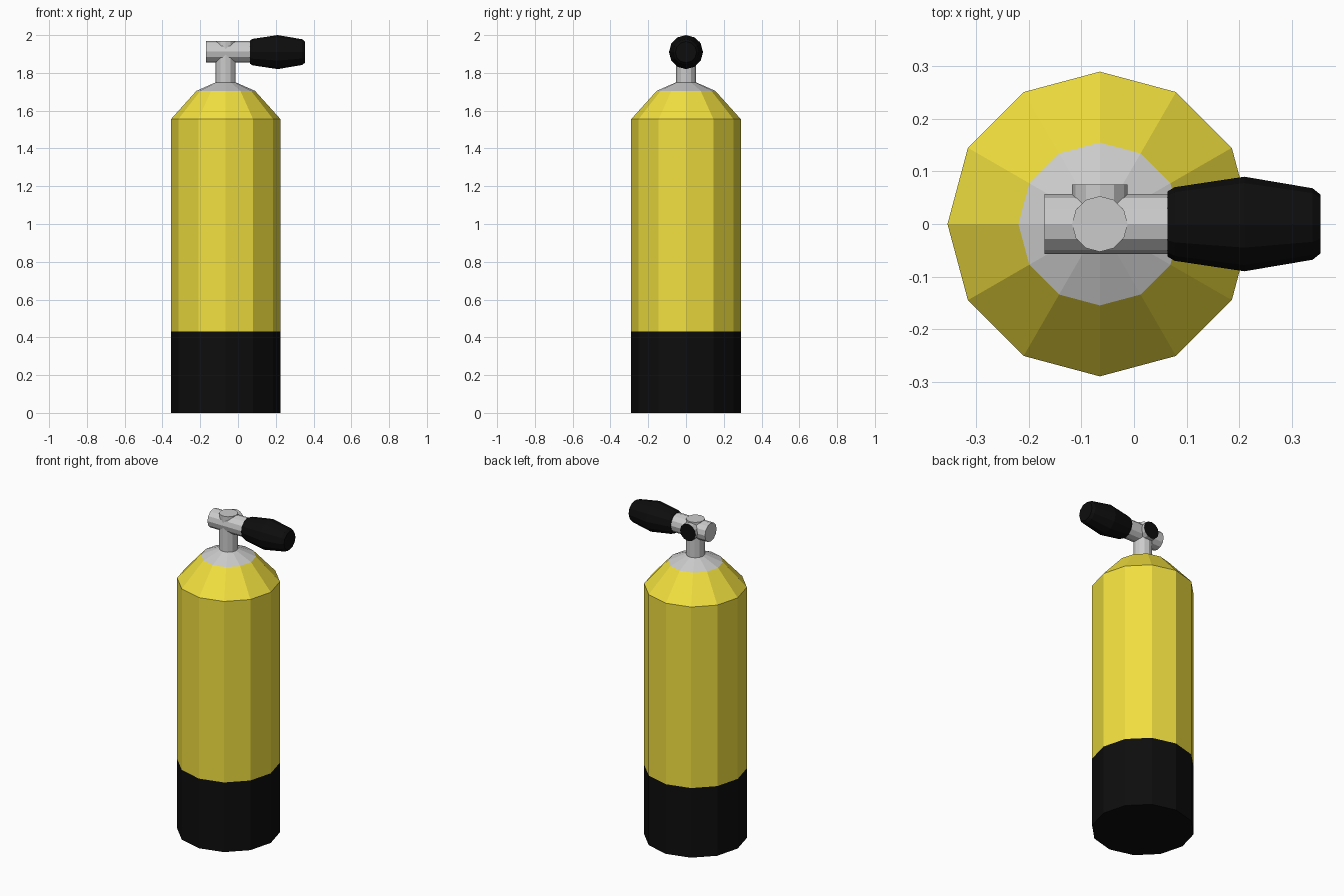
import bpy, bmesh, math
from mathutils import Matrix, Vector

if "Cube" in bpy.data.objects:
    bpy.data.objects.remove(bpy.data.objects["Cube"])

SIDES = 12
AXIS_X = -0.065     # tank centre line
VALVE_Z = 1.912     # height of the valve cross pieces


def material(name, rgb):
    m = bpy.data.materials.new(name)
    m.diffuse_color = (*rgb, 1)
    m.use_nodes = True
    m.node_tree.nodes["Principled BSDF"].inputs["Base Color"].default_value = m.diffuse_color
    return m


def lathe(name, profile, origin=(AXIS_X, 0, 0), rot=None, mat=None, end_mat=None):
    """Spin (radius, height) points about local z and cap both ends."""
    bm = bmesh.new()
    rings = []
    for r, h in profile:
        rings.append([bm.verts.new((r * math.cos(2 * math.pi * i / SIDES),
                                    r * math.sin(2 * math.pi * i / SIDES), h))
                      for i in range(SIDES)])
    for a, b in zip(rings, rings[1:]):
        for i in range(SIDES):
            j = (i + 1) % SIDES
            bm.faces.new((a[i], a[j], b[j], b[i]))
    bm.faces.new(rings[0][::-1])
    top = bm.faces.new(rings[-1])
    if end_mat:
        top.material_index = 1
    bm.transform(Matrix.Translation(Vector(origin)) @ (rot or Matrix()))
    me = bpy.data.meshes.new(name)
    bm.to_mesh(me)
    bm.free()
    if mat or end_mat:
        me.materials.append(mat)
    if end_mat:
        me.materials.append(end_mat)
    ob = bpy.data.objects.new(name, me)
    bpy.context.collection.objects.link(ob)
    return ob


yellow = material("yellow_paint", (0.88, 0.74, 0.05))
black = material("black_rubber", (0.004, 0.004, 0.004))
along_x = Matrix.Rotation(math.pi / 2, 4, 'Y')
along_y = Matrix.Rotation(-math.pi / 2, 4, 'X')

# Cylinder: rubber boot, painted body with sloping shoulder, bare collar
lathe("boot", [(0.29, 0), (0.29, 0.432)], mat=black)
lathe("tank_body", [(0.29, 0.432), (0.29, 1.555), (0.155, 1.705)], mat=yellow)
lathe("collar", [(0.155, 1.705), (0.053, 1.75)])

# Valve: upright stem, cross tube and rear outlet with a dark opening
lathe("valve_stem", [(0.053, 1.745), (0.053, 1.97)])
lathe("cross_tube", [(0.057, -0.17), (0.057, 0.07)], (0, 0, VALVE_Z), along_x)
lathe("rear_outlet", [(0.053, 0), (0.053, 0.075)], (AXIS_X, 0, VALVE_Z), along_y,
      end_mat=black)

# Hand grip, bulging in the middle
lathe("grip", [(0.062, 0.064), (0.07, 0.077), (0.09, 0.21), (0.068, 0.34), (0.056, 0.355)],
      (0, 0, 1.91), along_x, black)
